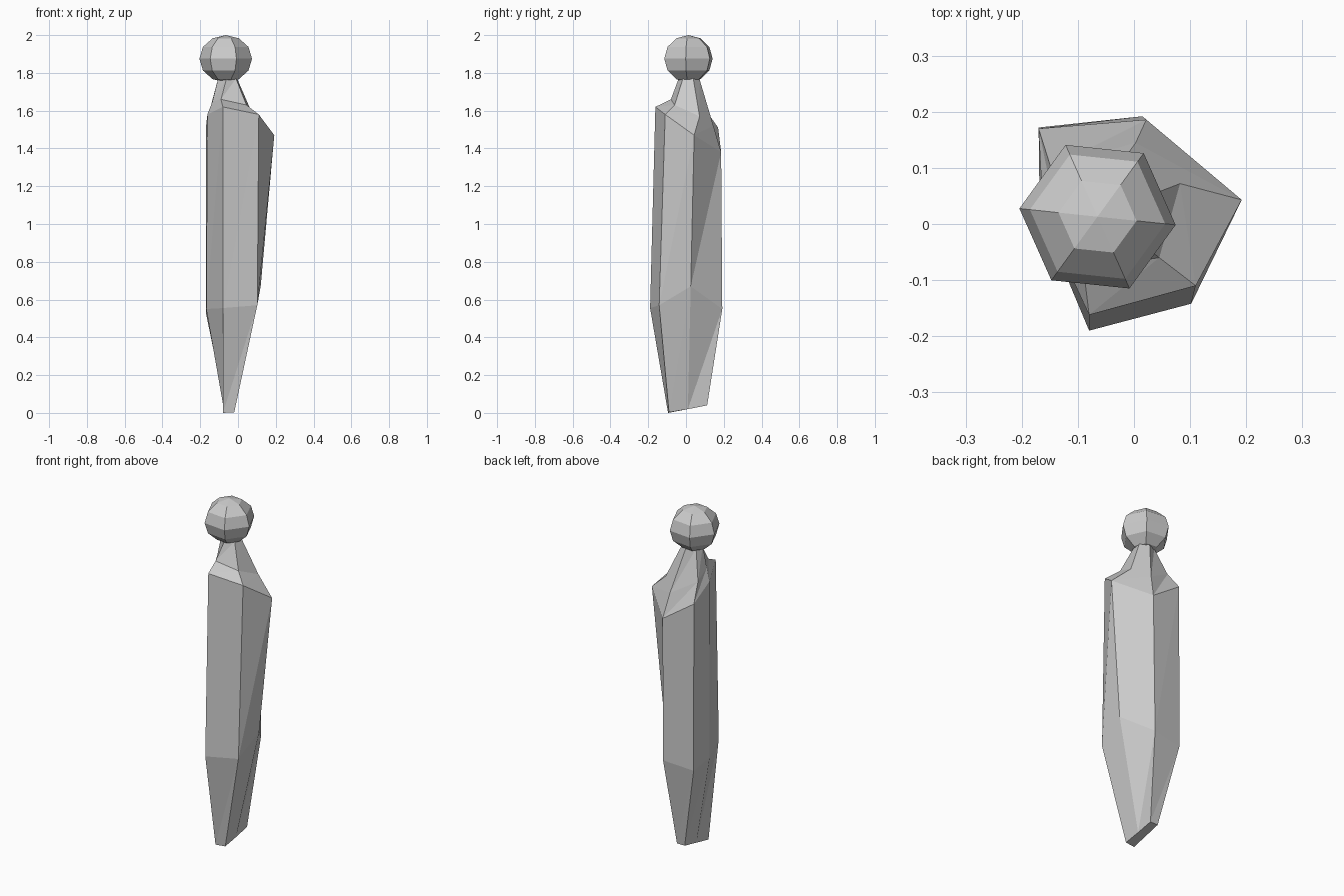
import bpy, bmesh
from math import sin, cos, radians

if "Cube" in bpy.data.objects:
    bpy.data.objects.remove(bpy.data.objects["Cube"])


def loft(name, rings):
    """Skin stacked rings with flat triangles and capped ends."""
    bm = bmesh.new()
    rows = [[bm.verts.new(p) for p in ring] for ring in rings]
    for low, up in zip(rows, rows[1:]):
        n = len(low)
        for i in range(n):
            j = (i + 1) % n
            bm.faces.new((low[i], low[j], up[j]))
            bm.faces.new((low[i], up[j], up[i]))
    bm.faces.new(rows[0][::-1])
    bm.faces.new(rows[-1])
    bmesh.ops.recalc_face_normals(bm, faces=bm.faces[:])
    mesh = bpy.data.meshes.new(name)
    bm.to_mesh(mesh)
    bm.free()
    obj = bpy.data.objects.new(name, mesh)
    bpy.context.collection.objects.link(obj)
    return obj


# Six-sided outlines, counter-clockwise from the front-left corner
tip = [(-.08, -.095, 0), (-.02, -.09, .003), (-.02, .01, .02),
       (-.02, .112, .04), (-.07, .112, .04), (-.075, .01, .02)]
hem = [(-.08, -.19, .555), (.102, -.142, .57), (.12, .025, .67),
       (.015, .192, .55), (-.17, .172, .53), (-.168, .02, .55)]
shoulder = [(-.08, -.162, 1.62), (.11, -.11, 1.58), (.192, .043, 1.47),
            (.022, .186, 1.38), (-.17, .17, 1.51), (-.162, .015, 1.58)]
collar = [(-.09, -.08, 1.66), (.045, -.06, 1.63), (.082, .072, 1.57),
          (.003, .145, 1.52), (-.148, .10, 1.61), (-.135, 0, 1.65)]
neck_top = [(-.055 + .055 * cos(radians(a)), .016 + .055 * sin(radians(a)), 1.77)
            for a in range(-96, 264, 60)]

# Robe-like body tapering to the base, and the leaning neck
loft("body", [tip, hem, shoulder, collar, neck_top])

# Low-poly ball head
bpy.ops.mesh.primitive_uv_sphere_add(segments=6, ring_count=6, radius=1,
                                     location=(-.065, .013, 1.875),
                                     rotation=(0, 0, radians(24)))
head = bpy.context.object
head.name = "head"
head.scale = (.14, .14, .125)
